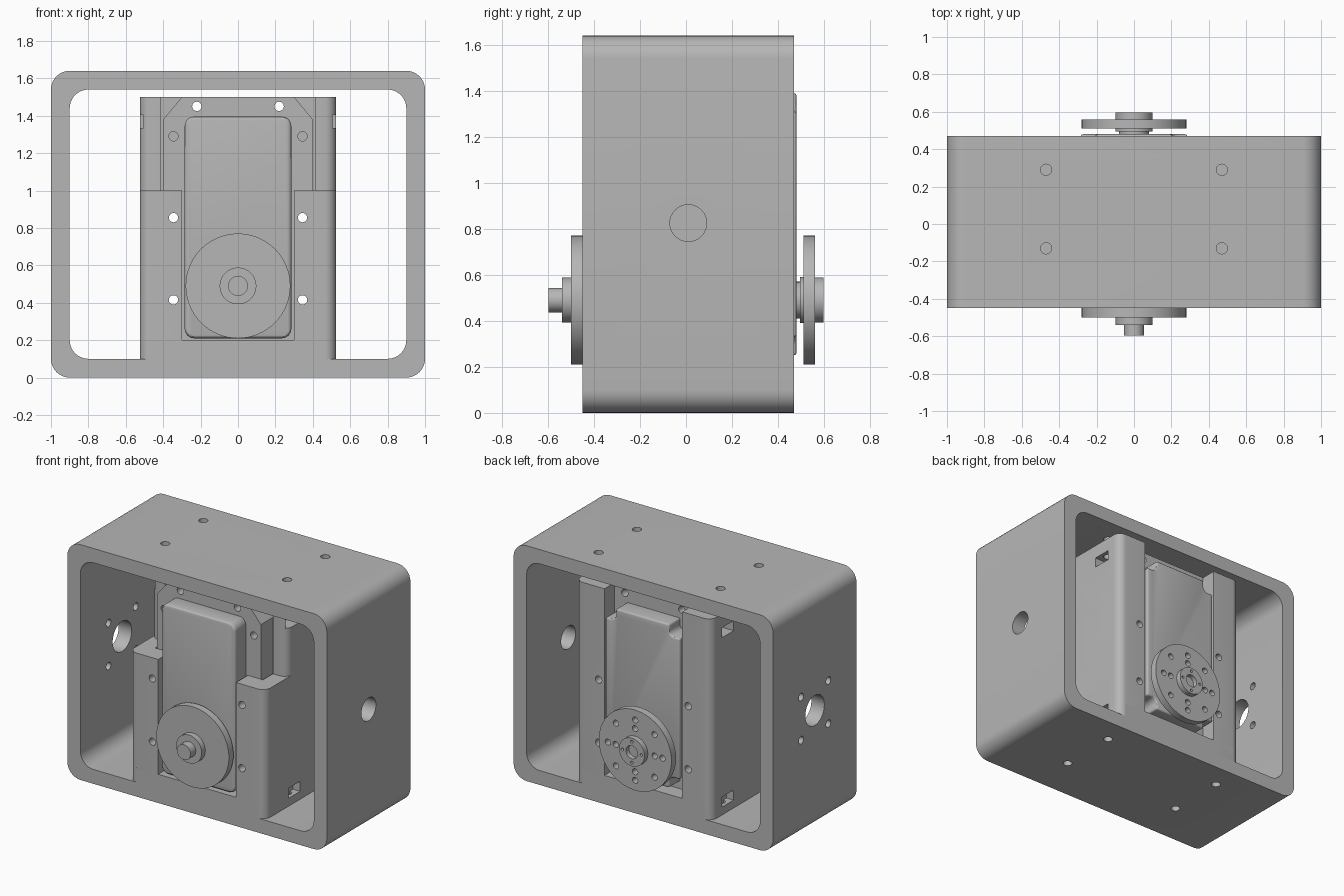
import bpy, bmesh, math
from mathutils import Vector

if "Cube" in bpy.data.objects:
    bpy.data.objects.remove(bpy.data.objects["Cube"], do_unlink=True)

grey = bpy.data.materials.new("plain grey")
grey.use_nodes = True
COLOUR = (0.47, 0.47, 0.47, 1)
grey.diffuse_color = COLOUR
grey.node_tree.nodes["Principled BSDF"].inputs["Base Color"].default_value = COLOUR

FRONT, BACK = -0.45, 0.47      # depth of the outer frame
AXLE_Z = 0.49


def rounded(points, radii, steps=8):
    """Replace each corner by an arc of the given radius."""
    out, n = [], len(points)
    for i, r in enumerate(radii):
        p = Vector(points[i])
        if r == 0:
            out.append(p)
            continue
        a = (Vector(points[i - 1]) - p).normalized()
        b = (Vector(points[(i + 1) % n]) - p).normalized()
        centre = p + (a + b) * r
        for k in range(steps + 1):
            t = k / steps * math.pi / 2
            out.append(centre - b * r * math.cos(t) - a * r * math.sin(t))
    return out


def rect(u0, u1, v0, v1, r=0):
    return rounded([(u0, v0), (u1, v0), (u1, v1), (u0, v1)], [r] * 4)


def circle(u, v, r, n=32):
    return [(u + r * math.cos(2 * math.pi * k / n),
             v + r * math.sin(2 * math.pi * k / n)) for k in range(n)]


def prism(name, points, axis, a, b):
    """Extrude a flat outline along an axis from a to b."""
    place = {"x": lambda u, v, t: (t, u, v),
             "y": lambda u, v, t: (u, t, v),
             "z": lambda u, v, t: (u, v, t)}[axis]
    bm = bmesh.new()
    low = [bm.verts.new(place(p[0], p[1], a)) for p in points]
    high = [bm.verts.new(place(p[0], p[1], b)) for p in points]
    bm.faces.new(low)
    bm.faces.new(high)
    n = len(points)
    for i in range(n):
        j = (i + 1) % n
        bm.faces.new((low[i], low[j], high[j], high[i]))
    bmesh.ops.recalc_face_normals(bm, faces=bm.faces[:])
    mesh = bpy.data.meshes.new(name)
    bm.to_mesh(mesh)
    bm.free()
    mesh.materials.append(grey)
    obj = bpy.data.objects.new(name, mesh)
    bpy.context.collection.objects.link(obj)
    return obj


def activate(obj):
    bpy.ops.object.select_all(action="DESELECT")
    obj.select_set(True)
    bpy.context.view_layer.objects.active = obj


def modify(obj, kind, **settings):
    activate(obj)
    mod = obj.modifiers.new(kind.lower(), kind)
    for key, value in settings.items():
        setattr(mod, key, value)
    bpy.ops.object.modifier_apply(modifier=mod.name)


def cut(obj, outline, axis, a, b):
    cutter = prism("cutter", outline, axis, a, b)
    cutter.hide_render = True
    modify(obj, "BOOLEAN", operation="DIFFERENCE", solver="EXACT", object=cutter)
    bpy.data.objects.remove(cutter, do_unlink=True)


def soften(obj, width):
    modify(obj, "BEVEL", width=width, segments=3, limit_method="ANGLE",
           angle_limit=math.radians(40))


SCREW_Y = (-0.13, 0.29)
SIDE_HOLES_Z = (0.415, 0.855)

# Outer frame: rounded rectangular tube
frame = prism("outer_frame", rect(-1, 1, 0, 1.64, 0.1), "y", FRONT, BACK)
cut(frame, rect(-0.9, 0.9, 0.1, 1.54, 0.1), "y", -1, 1)
for x in (-0.47, 0.47):
    for y in SCREW_Y:
        cut(frame, circle(x, y, 0.03, 20), "z", -0.5, 2)
# side openings: plain on the right, with four screw holes on the other
cut(frame, circle(0.01, 0.825, 0.08), "x", 0.8, 1.2)
cut(frame, circle(0.01, 0.825, 0.105), "x", -1.2, -0.8)
for dy in (-0.15, 0.15):
    for dz in (-0.15, 0.15):
        cut(frame, circle(0.01 + dy, 0.825 + dz, 0.026, 20), "x", -1.2, -0.8)

# Holder: base and two channel posts with a shortened front lip
prism("holder_base", rect(-0.47, 0.47, FRONT, BACK), "z", 0.08, 0.2)
lower = rounded([(0.3, FRONT), (0.525, FRONT), (0.525, BACK), (0.3, BACK),
                 (0.3, 0.36), (0.415, 0.36), (0.415, -0.32), (0.3, -0.32)],
                [0, 0.06, 0.06, 0, 0, 0, 0, 0])
upper = rounded([(0.415, -0.21), (0.525, -0.21), (0.525, BACK), (0.3, BACK),
                 (0.3, 0.36), (0.415, 0.36)], [0, 0.06, 0.06, 0, 0, 0])
lower_post = prism("lower_posts", lower, "z", 0.08, 1.0)
upper_post = prism("upper_posts", upper, "z", 1.0, 1.5)
for z in SIDE_HOLES_Z:
    cut(lower_post, circle(0.345, z, 0.025, 20), "y", -1, 1)
for y in SCREW_Y:
    # nut pockets and the screw holes leading to them
    for post, z, end in ((lower_post, 0.19, 0.0), (upper_post, 1.37, 1.6)):
        cut(post, rect(y - 0.065, y + 0.065, z - 0.035, z + 0.035), "x", 0.432, 0.6)
        cut(post, circle(0.47, y, 0.03, 20), "z", min(z, end), max(z, end))
for post in (lower_post, upper_post):
    modify(post, "MIRROR")

# Servo: middle case with chamfered top
case = prism("servo_case", [(-0.4, 0.2), (0.4, 0.2), (0.4, 1.38), (0.3, 1.5),
                            (-0.3, 1.5), (-0.4, 1.38)], "y", -0.32, 0.36)
for side in (-1, 1):
    for x, z in ((0.22, 1.45), (0.345, 1.29), (0.345, 0.855), (0.345, 0.415)):
        cut(case, circle(side * x, z, 0.025, 20), "y", -1, 1)

# Front cover with softened rim, and back cover with notched corners
front_cover = prism("front_cover", rect(-0.285, 0.285, 0.21, 1.395, 0.05), "y", -0.44, -0.3)
soften(front_cover, 0.02)
w, n = 0.285, 0.08
z0, z1 = 0.25, 1.39
notched = [(n - w, z0), (w - n, z0), (w - n, z0 + n), (w, z0 + n), (w, z1 - n),
           (w - n, z1 - n), (w - n, z1), (n - w, z1), (n - w, z1 - n),
           (-w, z1 - n), (-w, z0 + n), (n - w, z0 + n)]
inner = (2, 5, 8, 11)
back_cover = prism("back_cover", rounded(notched, [0.04 if i in inner else 0 for i in range(12)]),
                   "y", 0.3, 0.48)
soften(back_cover, 0.012)

# Turning discs, hubs and shaft, all on one axle
for name, r, a, b in (("front_collar", 0.18, -0.46, -0.43),
                      ("front_disc", 0.28, -0.5, -0.45),
                      ("front_hub", 0.098, -0.54, -0.49),
                      ("front_shaft", 0.053, -0.597, -0.53),
                      ("back_neck", 0.08, 0.47, 0.515),
                      ("back_collar", 0.1, 0.495, 0.515)):
    prism(name, circle(0, AXLE_Z, r, 64), "y", a, b)
back_disc = prism("back_disc", circle(0, AXLE_Z, 0.28, 64), "y", 0.51, 0.56)
back_hub = prism("back_hub", circle(0, AXLE_Z, 0.098, 48), "y", 0.55, 0.597)
cut(back_hub, circle(0, AXLE_Z, 0.045), "y", 0.565, 0.7)
for ring, count, r, disc in ((0.21, 8, 0.021, back_disc), (0.15, 4, 0.021, back_disc),
                             (0.073, 4, 0.01, back_hub)):
    for k in range(count):
        t = 2 * math.pi * k / count
        cut(disc, circle(ring * math.cos(t), AXLE_Z + ring * math.sin(t), r, 16),
            "y", 0.4 if disc is back_disc else 0.57, 0.7)

# Smooth the round surfaces and keep the edges sharp
for obj in [o for o in bpy.context.scene.objects if o.type == "MESH" and grey.name in o.data.materials]:
    activate(obj)
    bpy.ops.object.shade_smooth_by_angle(angle=math.radians(30))
